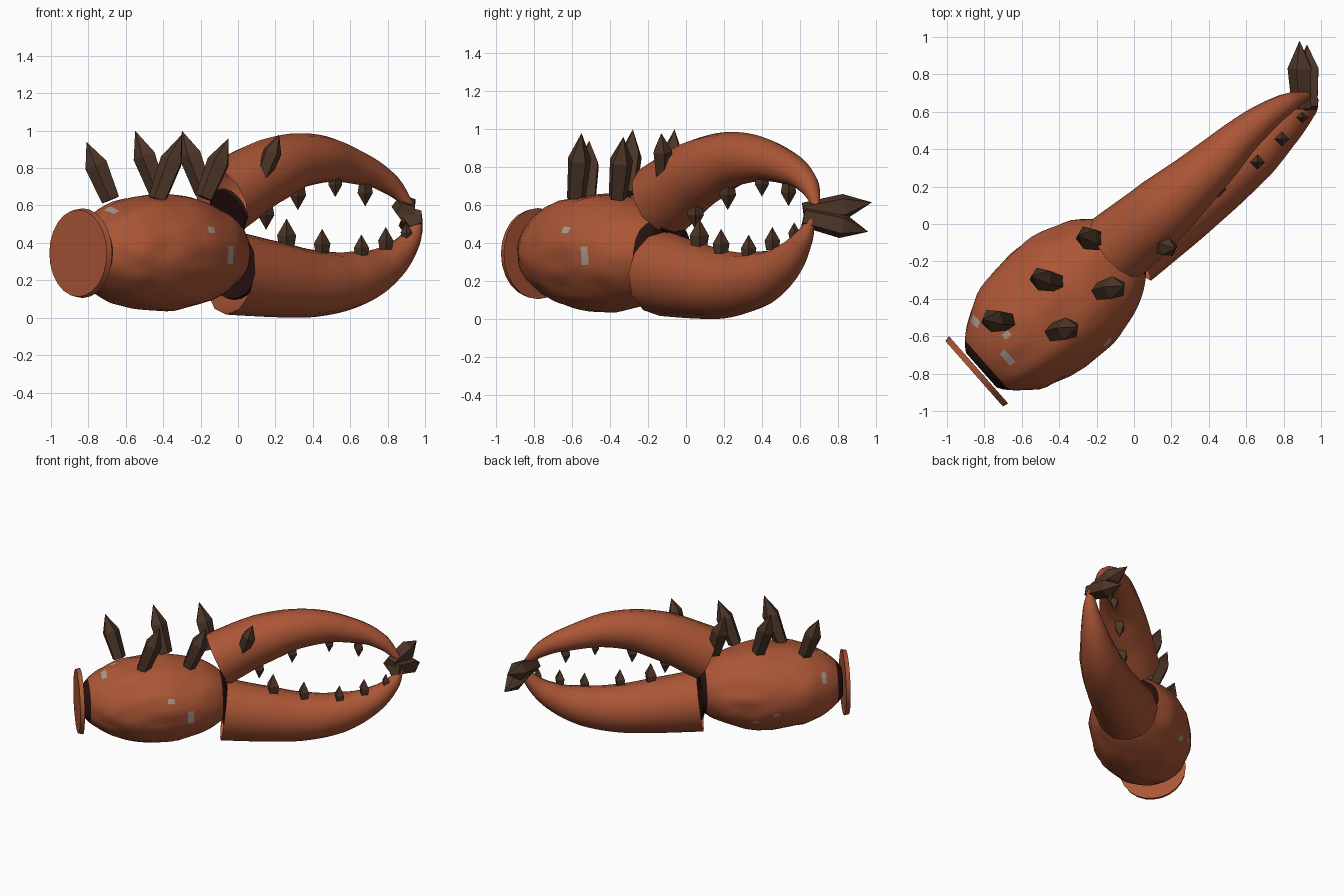
import bpy, bmesh, math
from mathutils import Vector, Matrix, noise

cube = bpy.data.objects.get("Cube")
if cube:
    bpy.data.objects.remove(cube, do_unlink=True)


def material(name, color):
    m = bpy.data.materials.new(name)
    m.use_nodes = True
    m.diffuse_color = (*color, 1)
    bsdf = m.node_tree.nodes["Principled BSDF"]
    bsdf.inputs["Base Color"].default_value = (*color, 1)
    bsdf.inputs["Roughness"].default_value = 0.7
    return m


SHELL = material("rust shell", (0.41, 0.093, 0.037))
HORN = material("dark horn", (0.075, 0.037, 0.021))
JOINT = material("joint shadow", (0.022, 0.006, 0.005))
FLECK = material("grey fleck", (0.4, 0.32, 0.27))


def mesh_object(name, bm, *mats):
    bmesh.ops.recalc_face_normals(bm, faces=bm.faces)
    me = bpy.data.meshes.new(name)
    bm.to_mesh(me)
    bm.free()
    for m in mats:
        me.materials.append(m)
    ob = bpy.data.objects.new(name, me)
    bpy.context.collection.objects.link(ob)
    return ob


def smooth(ob, angle):
    bpy.ops.object.select_all(action='DESELECT')
    ob.select_set(True)
    bpy.context.view_layer.objects.active = ob
    bpy.ops.object.shade_smooth_by_angle(angle=math.radians(angle))


def plate(name, center, normal, radius, depth, mat):
    """Round disc facing along normal."""
    bm = bmesh.new()
    facing = Vector(normal).to_track_quat('Z', 'Y').to_matrix().to_4x4()
    bmesh.ops.create_cone(bm, cap_ends=True, segments=24, radius1=radius * 0.97,
                          radius2=radius, depth=depth,
                          matrix=Matrix.Translation(center) @ facing)
    smooth(mesh_object(name, bm, mat), 40)


def spike(name, base, tip, radius, sides=5, foot=0.8, belly=0.6):
    """Faceted horn: narrow foot, wider belly, sharp point."""
    base, tip = Vector(base), Vector(tip)
    axis = tip - base
    q = axis.to_track_quat('Z', 'Y')
    bm = bmesh.new()
    rings = []
    for t, k in ((0, foot), (belly, 1)):
        ring = []
        for i in range(sides):
            a = math.tau * i / sides
            offset = q @ Vector((math.cos(a), math.sin(a), 0))
            ring.append(bm.verts.new(base + axis * t + offset * radius * k))
        rings.append(ring)
    point = bm.verts.new(tip)
    bm.faces.new(rings[0])
    for i in range(sides):
        j = (i + 1) % sides
        bm.faces.new((rings[0][i], rings[0][j], rings[1][j], rings[1][i]))
        bm.faces.new((rings[1][i], rings[1][j], point))
    return mesh_object(name, bm, HORN)


def finger(name, path):
    """Tapered open tube through (x, y, z, radius) points."""
    cu = bpy.data.curves.new(name, 'CURVE')
    cu.dimensions = '3D'
    cu.bevel_depth = 1
    cu.bevel_resolution = 4
    cu.resolution_u = 8
    sp = cu.splines.new('BEZIER')
    sp.bezier_points.add(len(path) - 1)
    for p, (x, y, z, r) in zip(sp.bezier_points, path):
        p.co = (x, y, z)
        p.radius = r
        p.handle_left_type = p.handle_right_type = 'AUTO'
    cu.materials.append(SHELL)
    ob = bpy.data.objects.new(name, cu)
    bpy.context.collection.objects.link(ob)
    bpy.ops.object.select_all(action='DESELECT')
    ob.select_set(True)
    bpy.context.view_layer.objects.active = ob
    bpy.ops.object.convert(target='MESH')
    smooth(bpy.context.view_layer.objects.active, 50)


# Palm: lumpy blunt ellipsoid lying along the diagonal, with dark ends
center = Vector((-0.42, -0.43, 0.35))
turn = Matrix.Rotation(math.radians(41.5), 4, 'Z')
bm = bmesh.new()
bmesh.ops.create_uvsphere(bm, u_segments=56, v_segments=36, radius=1,
                          matrix=Matrix.Rotation(math.pi / 2, 4, 'Y'))
for v in bm.verts:
    lump = 1 + 0.05 * noise.noise(v.co * 3.2) + 0.015 * noise.noise(v.co * 8)
    u = max(-0.53, min(0.5, v.co.x * 0.565))
    v.co = Vector((u, v.co.y * 0.36 * lump, v.co.z * 0.31 * lump))
for f in bm.faces:
    u = f.calc_center_median().x
    f.material_index = 1 if u < -0.487 or u > 0.475 else 0
bm.transform(Matrix.Translation(center) @ turn)

# Worn flecks on the palm
for spot in ((-0.84, -0.52, 0.48), (-0.66, -0.59, 0.62), (-0.69, -0.73, 0.57),
             (-0.14, -0.63, 0.46), (-0.05, -0.5, 0.33),
             (-0.67, -0.18, 0.25), (-0.55, -0.07, 0.17)):
    core = min((f.calc_center_median() for f in bm.faces),
               key=lambda c: (c - Vector(spot)).length)
    for f in bm.faces:
        if (f.calc_center_median() - core).length < 0.034:
            f.material_index = 2
smooth(mesh_object("palm", bm, SHELL, JOINT, FLECK), 40)

# Wrist plate behind the palm, dark joint plates inside the finger bases
plate("wrist_plate", (-0.843, -0.79, 0.345), (0.75, 0.66, 0), 0.24, 0.032, SHELL)
plate("lower_joint", (-0.025, -0.115, 0.275), (0.66, 0.74, 0), 0.18, 0.02, JOINT)
plate("upper_joint", (-0.05, -0.11, 0.57), (0.65, 0.6, 0.42), 0.13, 0.02, JOINT)

# Pincer fingers
finger("upper_finger", [(-0.09, -0.125, 0.63, 0.2), (0.16, 0.085, 0.78, 0.178),
                        (0.395, 0.295, 0.847, 0.137), (0.63, 0.515, 0.805, 0.092),
                        (0.81, 0.64, 0.715, 0.058), (0.93, 0.69, 0.59, 0.02)])
finger("lower_finger", [(-0.04, -0.12, 0.24, 0.225), (0.2, 0.05, 0.205, 0.203),
                        (0.42, 0.21, 0.183, 0.178), (0.635, 0.375, 0.21, 0.148),
                        (0.81, 0.52, 0.295, 0.1), (0.925, 0.615, 0.42, 0.055),
                        (0.97, 0.665, 0.53, 0.018)])

# Horns along the back
horns = [((-0.68, -0.52, 0.63), (-0.81, -0.51, 0.94)),
         ((-0.42, -0.31, 0.66), (-0.55, -0.28, 1.0)),
         ((-0.43, -0.58, 0.63), (-0.3, -0.55, 0.98)),
         ((-0.18, -0.09, 0.67), (-0.3, -0.06, 1.0)),
         ((-0.18, -0.36, 0.64), (-0.05, -0.33, 0.96)),
         ((0.13, -0.12, 0.75), (0.22, -0.13, 0.98))]
for n, (base, tip) in enumerate(horns, 1):
    spike(f"back_horn_{n}", base, tip, 0.064 if n < 6 else 0.052)

# Horns at the pincer tips
spike("upper_tip_horn", (0.9, 0.62, 0.56), (0.885, 0.98, 0.615), 0.07)
spike("lower_tip_horn", (0.935, 0.62, 0.54), (0.925, 0.96, 0.46), 0.07)

# Teeth: tip position and length, upper row pointing down, lower row up
upper = [(0.15, 0.05, 0.47, 0.13), (0.32, 0.22, 0.575, 0.13),
         (0.52, 0.4, 0.645, 0.11), (0.68, 0.54, 0.595, 0.12)]
lower = [(0.26, 0.07, 0.53, 0.15), (0.45, 0.185, 0.475, 0.13),
         (0.66, 0.33, 0.445, 0.12), (0.79, 0.455, 0.485, 0.12),
         (0.9, 0.57, 0.51, 0.09)]
for row, teeth, way in (("upper", upper, 1), ("lower", lower, -1)):
    for n, (x, y, z, size) in enumerate(teeth, 1):
        spike(f"{row}_tooth_{n}", (x, y, z + way * size), (x, y, z),
              size * 0.34, sides=4, foot=0.8, belly=0.4)
